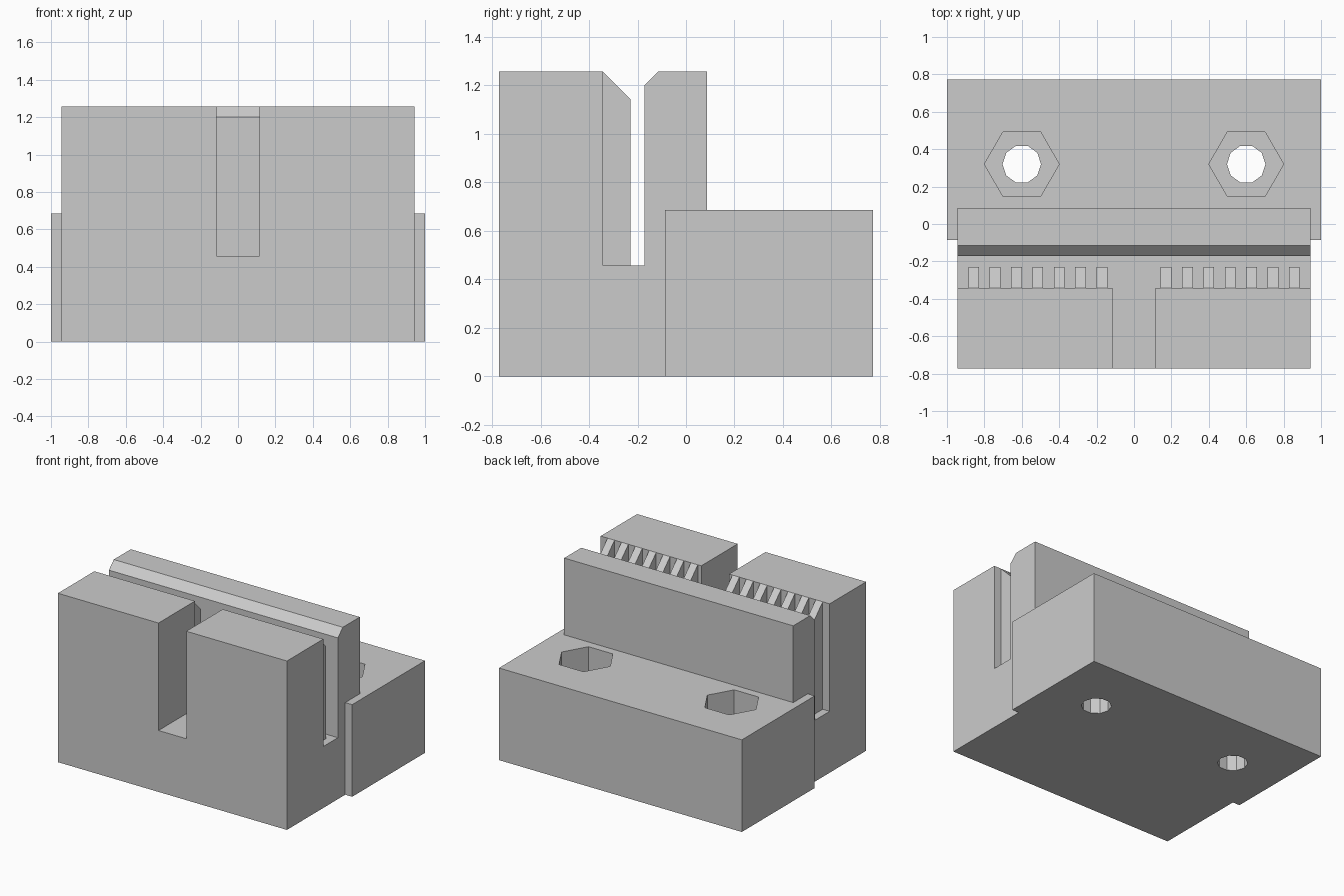
import bpy, bmesh, math

cube = bpy.data.objects.get("Cube")
if cube:
    bpy.data.objects.remove(cube, do_unlink=True)

grey = bpy.data.materials.new("plain_grey")
grey.use_nodes = True
COLOR = (0.6, 0.6, 0.6, 1)
grey.diffuse_color = COLOR
grey.node_tree.nodes["Principled BSDF"].inputs["Base Color"].default_value = COLOR

U = 2 / 35  # module of the part: every dimension is a multiple of it


def prism(bm, points, start, end):
    """Extrude a closed outline from its start offset to its end offset."""
    face = bm.faces.new([bm.verts.new(tuple(p[i] + start[i] for i in range(3))) for p in points])
    new = bmesh.ops.extrude_face_region(bm, geom=[face])["geom"]
    verts = [g for g in new if isinstance(g, bmesh.types.BMVert)]
    bmesh.ops.translate(bm, verts=verts, vec=[e - s for s, e in zip(start, end)])


def side_prism(bm, outline, x0, x1):
    prism(bm, [(0, y, z) for y, z in outline], (x0, 0, 0), (x1, 0, 0))


def polygon_prism(bm, x, y, radius, sides, z0, z1):
    angles = [2 * math.pi * i / sides for i in range(sides)]
    ring = [(x + radius * math.cos(a), y + radius * math.sin(a), 0) for a in angles]
    prism(bm, ring, (0, 0, z0), (0, 0, z1))


def make_object(name, bm):
    bmesh.ops.recalc_face_normals(bm, faces=bm.faces[:])
    mesh = bpy.data.meshes.new(name)
    bm.to_mesh(mesh)
    bm.free()
    mesh.materials.append(grey)
    obj = bpy.data.objects.new(name, mesh)
    bpy.context.collection.objects.link(obj)
    return obj


def combine(target, tool, operation):
    """Apply a boolean and remove the tool."""
    mod = target.modifiers.new(operation.lower(), "BOOLEAN")
    mod.operation, mod.solver, mod.object = operation, "EXACT", tool
    bpy.context.view_layer.objects.active = target
    bpy.ops.object.modifier_apply(modifier=mod.name)
    bpy.data.objects.remove(tool, do_unlink=True)


HALF = 16.5 * U
FRONT, BACK = -13.5 * U, 1.5 * U
TOP, FLOOR = 22 * U, 8 * U
JAW, WALL = -6 * U, -3 * U      # faces of the belt slot
TIP = JAW + 2 * U               # tooth tips

# Clamp body: jaw, slot and chamfered rear wall in one side profile
bm = bmesh.new()
side_prism(bm, [(FRONT, 0), (BACK, 0), (BACK, TOP), (WALL + U, TOP), (WALL, TOP - U),
                (WALL, FLOOR), (JAW, FLOOR), (JAW, TOP), (FRONT, TOP)], -HALF, HALF)
body = make_object("clamp_body", bm)

# Mounting base, slightly wider than the body
bm = bmesh.new()
side_prism(bm, [(-BACK, 0), (-FRONT, 0), (-FRONT, 12 * U), (-BACK, 12 * U)], -1, 1)
combine(body, make_object("mounting_base", bm), "UNION")

# Opening between the two front jaws
bm = bmesh.new()
side_prism(bm, [(FRONT - U, FLOOR), (JAW + U, FLOOR), (JAW + U, TOP + U), (FRONT - U, TOP + U)],
           -2 * U, 2 * U)
combine(body, make_object("jaw_opening", bm), "DIFFERENCE")

# Belt teeth with sloped tops, seven on each jaw
bm = bmesh.new()
for side in (-1, 1):
    for i in range(7):
        x = side * (3 + 2 * i) * U
        side_prism(bm, [(JAW - U, FLOOR - U), (TIP, FLOOR - U), (TIP, TOP - 2 * U),
                        (JAW, TOP), (JAW - U, TOP - U)], x - U / 2, x + U / 2)
combine(body, make_object("belt_teeth", bm), "UNION")

# Bolt holes with hexagonal nut pockets
for name, radius, sides, bottom in (("nut_pockets", 3.5 * U, 6, 5 * U), ("bolt_holes", 1.8 * U, 10, -U)):
    bm = bmesh.new()
    for side in (-1, 1):
        polygon_prism(bm, side * 10.5 * U, 5.6 * U, radius, sides, bottom, 13 * U)
    combine(body, make_object(name, bm), "DIFFERENCE")
